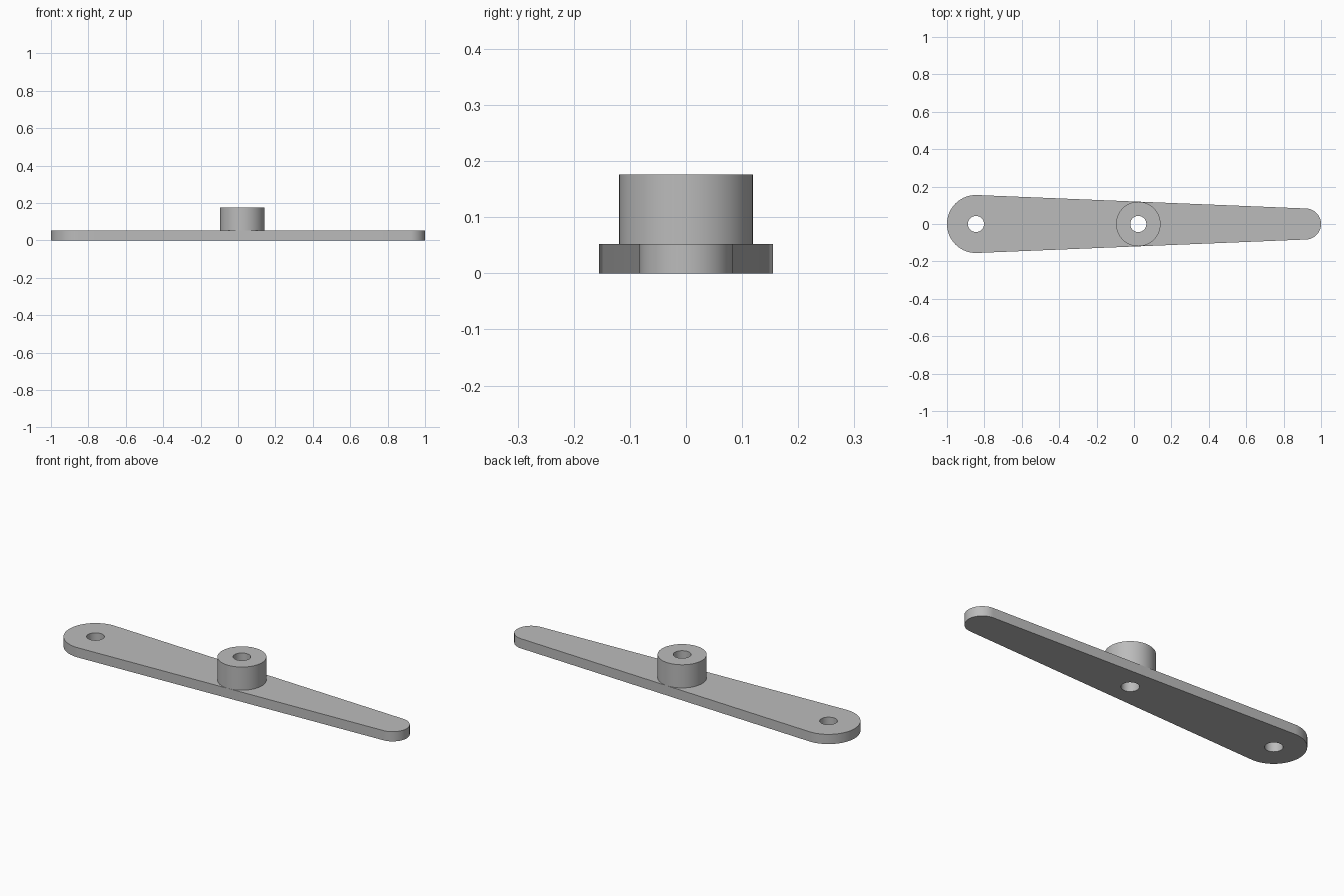
import bpy, bmesh, math

cube = bpy.data.objects.get("Cube")
if cube:
    bpy.data.objects.remove(cube, do_unlink=True)

THICK, TOP = 0.052, 0.176
BIG_X, BIG_R = -0.845, 0.155
SMALL_X, SMALL_R = 0.917, 0.083
BOSS_X, BOSS_R = 0.023, 0.119
BORE_R = 0.043

grey = bpy.data.materials.new("plain grey")
grey.use_nodes = True
colour = (0.5, 0.5, 0.5, 1)
grey.diffuse_color = colour
grey.node_tree.nodes["Principled BSDF"].inputs["Base Color"].default_value = colour


def arc(cx, r, start, sweep, steps):
    return [(cx + r * math.cos(start + sweep * i / steps),
             r * math.sin(start + sweep * i / steps)) for i in range(steps + 1)]


def prism(name, outline, z0, z1):
    """Extrude a closed outline straight up from z0 to z1."""
    bm = bmesh.new()
    face = bm.faces.new([bm.verts.new((x, y, z0)) for x, y in outline])
    geom = bmesh.ops.extrude_face_region(bm, geom=[face])["geom"]
    moved = [v for v in geom if isinstance(v, bmesh.types.BMVert)]
    bmesh.ops.translate(bm, verts=moved, vec=(0, 0, z1 - z0))
    bmesh.ops.recalc_face_normals(bm, faces=bm.faces)
    mesh = bpy.data.meshes.new(name)
    bm.to_mesh(mesh)
    bm.free()
    mesh.materials.append(grey)
    obj = bpy.data.objects.new(name, mesh)
    bpy.context.collection.objects.link(obj)
    return obj


def cylinder(name, cx, r, z0, z1):
    return prism(name, arc(cx, r, 0, math.tau, 64)[:-1], z0, z1)


def combine(target, tool, operation):
    bpy.context.view_layer.objects.active = target
    mod = target.modifiers.new(operation.lower(), "BOOLEAN")
    mod.operation, mod.solver, mod.object = operation, "EXACT", tool
    bpy.ops.object.modifier_apply(modifier=mod.name)
    bpy.data.objects.remove(tool, do_unlink=True)


# Tapered arm with a half-round at each end
outline = (arc(SMALL_X, SMALL_R, -math.pi / 2, math.pi, 32)
           + arc(BIG_X, BIG_R, math.pi / 2, math.pi, 32))
lever = prism("lever_arm", outline, 0, THICK)

# Raised boss, then the two through bores
combine(lever, cylinder("boss", BOSS_X, BOSS_R, THICK / 2, TOP), "UNION")
for x in (BIG_X, BOSS_X):
    combine(lever, cylinder("bore_cutter", x, BORE_R, -0.1, TOP + 0.1), "DIFFERENCE")

# Smooth the round walls, keep the rims crisp
bpy.ops.object.select_all(action="DESELECT")
lever.select_set(True)
bpy.context.view_layer.objects.active = lever
bpy.ops.object.shade_smooth_by_angle(angle=math.radians(30))
